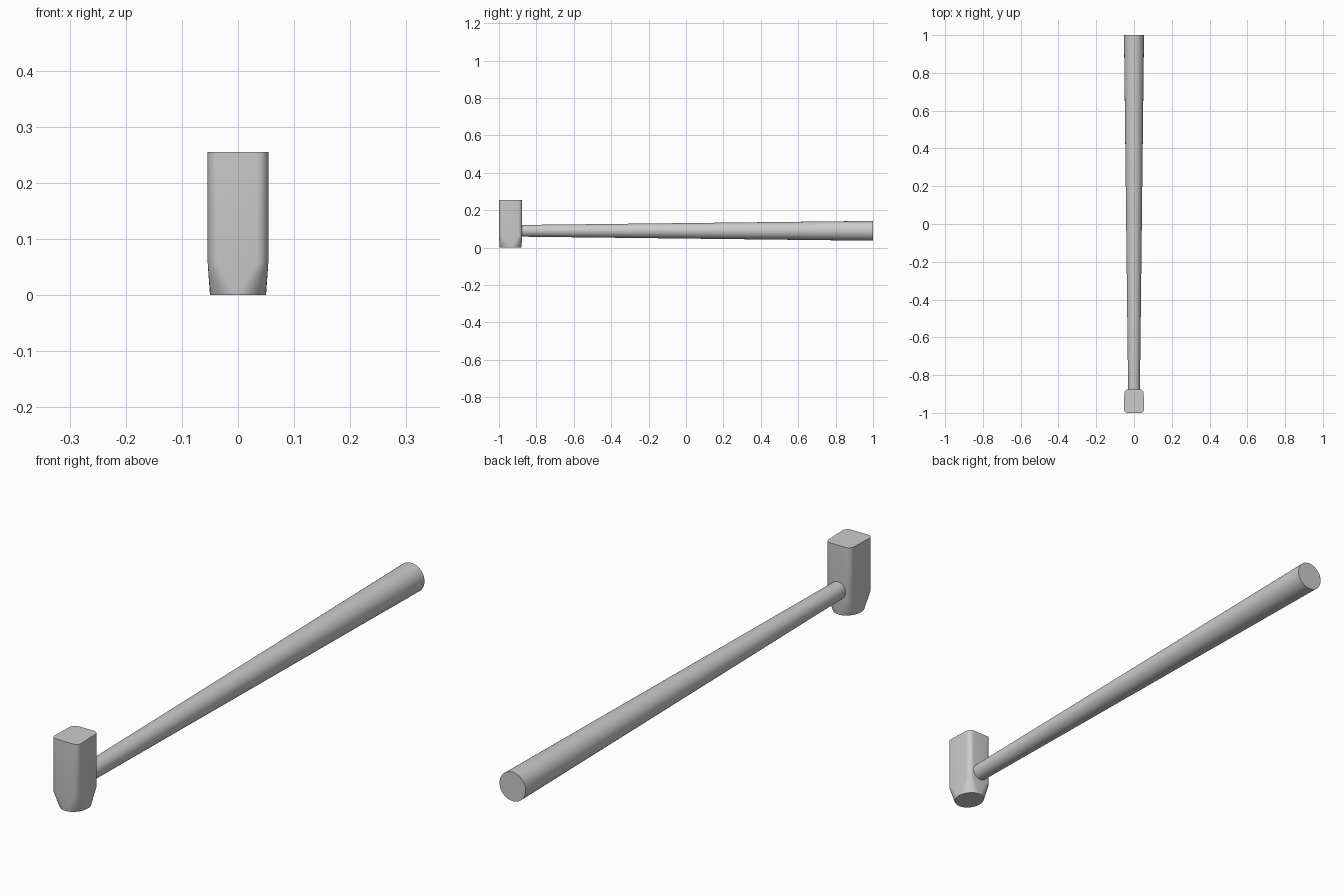
import bpy, bmesh
from math import sin, cos, pi, radians

if "Cube" in bpy.data.objects:
    bpy.data.objects.remove(bpy.data.objects["Cube"])

Y0, Y1 = -1.0, -0.876          # front and back of the head
CY = (Y0 + Y1) / 2
R = 0.02                       # corner rounding
STEPS = 8


def smooth(ob, angle=25):
    bpy.ops.object.select_all(action='DESELECT')
    ob.select_set(True)
    bpy.context.view_layer.objects.active = ob
    bpy.ops.object.shade_smooth_by_angle(angle=radians(angle))


# Hammer head: rounded block lofted to a round striking face
block, face = [], []
for i, (sx, sy) in enumerate([(1, 1), (-1, 1), (-1, -1), (1, -1)]):
    half = 0.051 if sy > 0 else 0.054
    cx = sx * (half - R)
    cy = Y1 - R if sy > 0 else Y0 + R
    for k in range(STEPS + 1):
        a = i * pi / 2 + k / STEPS * pi / 2
        block.append((cx + R * cos(a), cy + R * sin(a)))
        face.append((0.050 * cos(a), CY + 0.058 * sin(a)))

bm = bmesh.new()
rings = [[bm.verts.new((x, y, z)) for x, y in pts]
         for pts, z in ((face, 0.0), (block, 0.057), (block, 0.255))]
n = len(block)
for lo, hi in zip(rings, rings[1:]):
    for i in range(n):
        j = (i + 1) % n
        bm.faces.new((lo[i], lo[j], hi[j], hi[i]))
bm.faces.new(rings[0][::-1])
bm.faces.new(rings[2])
bmesh.ops.remove_doubles(bm, verts=bm.verts, dist=1e-5)
bmesh.ops.recalc_face_normals(bm, faces=bm.faces)
mesh = bpy.data.meshes.new("hammer_head")
bm.to_mesh(mesh)
bm.free()
head = bpy.data.objects.new("hammer_head", mesh)
bpy.context.collection.objects.link(head)
smooth(head)

# Handle: tapered shaft, thicker at the free end
start, end = -0.90, 1.0
bpy.ops.mesh.primitive_cone_add(
    vertices=40, radius1=0.053, radius2=0.031, depth=end - start,
    location=(0, (start + end) / 2, 0.09), rotation=(pi / 2, 0, 0))
handle = bpy.context.object
handle.name = "handle"
smooth(handle)
